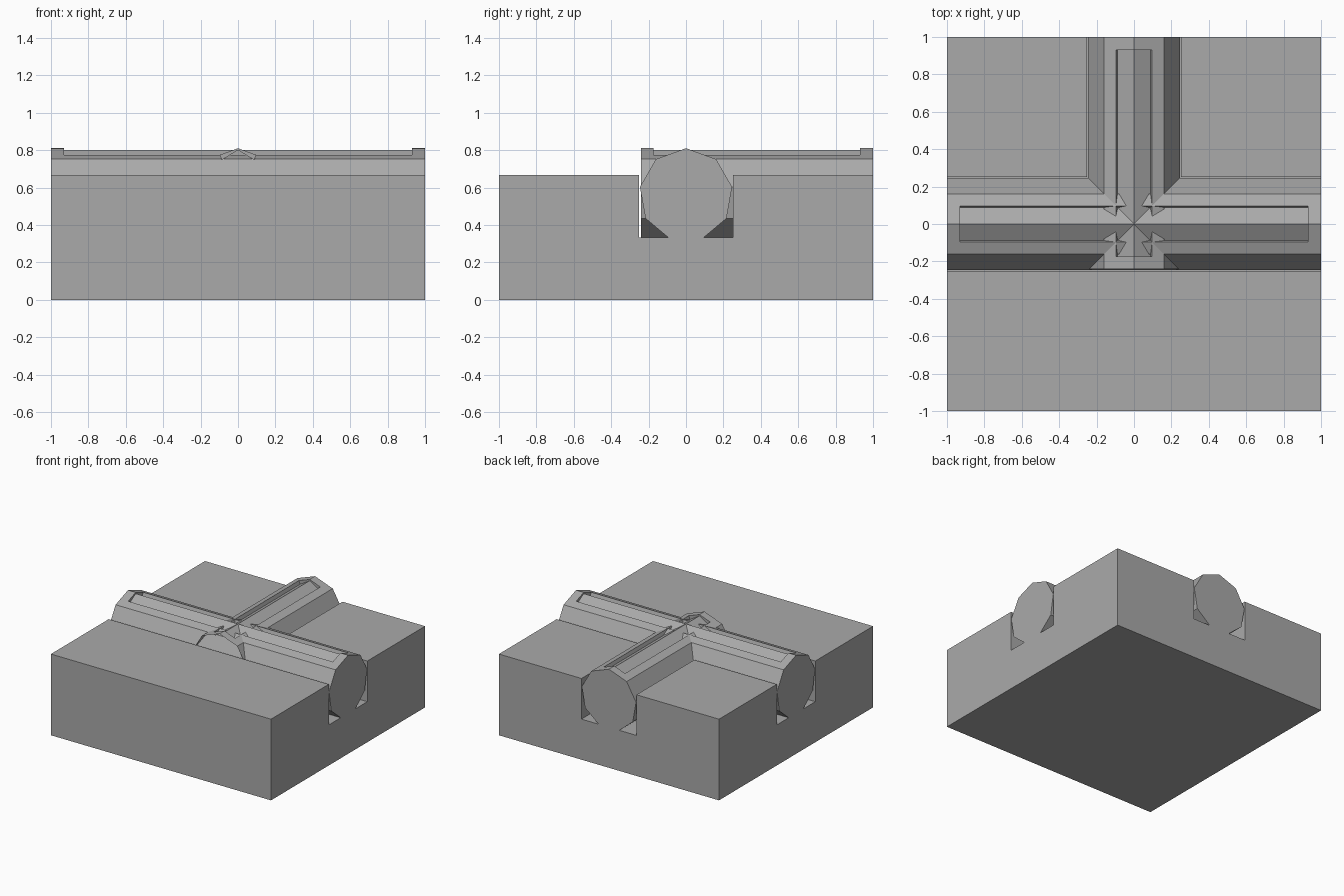
import bpy, bmesh, math
from mathutils import Vector

if "Cube" in bpy.data.objects:
    bpy.data.objects.remove(bpy.data.objects["Cube"])

FLOOR, TOP, HALF = 0.333, 0.667, 0.25     # trench floor, block top, trench half width
RADIUS, AXIS_Z, SIDES = 0.25, 0.56, 9     # pipe section

grey = bpy.data.materials.new("stone_grey")
grey.use_nodes = True
colour = (0.4, 0.4, 0.4, 1)
grey.diffuse_color = colour
grey.node_tree.nodes["Principled BSDF"].inputs["Base Color"].default_value = colour


def finish(bm, name):
    """Clean the mesh and link it as a flat-shaded object."""
    bmesh.ops.recalc_face_normals(bm, faces=bm.faces[:])
    mesh = bpy.data.meshes.new(name)
    bm.to_mesh(mesh)
    bm.free()
    mesh.materials.append(grey)
    obj = bpy.data.objects.new(name, mesh)
    bpy.context.collection.objects.link(obj)
    return obj


def make_block():
    """Square slab with a T-shaped trench left between raised corners."""
    bm = bmesh.new()
    bmesh.ops.create_cube(bm, size=2)
    for v in bm.verts:
        v.co.z = FLOOR if v.co.z > 0 else 0
    for axis in (Vector((1, 0, 0)), Vector((0, 1, 0))):
        for side in (-HALF, HALF):
            bmesh.ops.bisect_plane(bm, geom=bm.verts[:] + bm.edges[:] + bm.faces[:],
                                   plane_co=axis * side, plane_no=axis)

    def raised(face):
        c = face.calc_center_median()
        if c.z < FLOOR - 0.01:
            return False
        return c.y < -HALF or (c.y > HALF and abs(c.x) > HALF)

    lifted = [f for f in bm.faces if raised(f)]
    new = bmesh.ops.extrude_face_region(bm, geom=lifted)["geom"]
    for item in new:
        if isinstance(item, bmesh.types.BMVert):
            item.co.z = TOP
    old = [f for f in lifted if f.is_valid]
    if old:
        bmesh.ops.delete(bm, geom=old, context='FACES_ONLY')
    bmesh.ops.dissolve_limit(bm, angle_limit=0.01, verts=bm.verts[:], edges=bm.edges[:])
    return finish(bm, "trench_block")


def pipe_section(grooved):
    """Pipe outline, starting and ending at the ridge groove on top."""
    ring = []
    for i in range(1, SIDES):
        a = i * math.tau / SIDES
        ring.append((RADIUS * math.sin(a), AXIS_Z + RADIUS * math.cos(a)))
    crest = AXIS_Z + RADIUS
    rim = (0.097, crest - 0.097 * math.tan(math.pi / SIDES))
    bed = (0.087, 0.747) if grooved else rim
    ridge = (0, 0.80 if grooved else crest)
    mirror = lambda p: (-p[0], p[1])
    return [ridge, bed, rim] + ring + [mirror(rim), mirror(bed)]


def make_pipe(name, start, end, groove_start, groove_end, along_x, open_start=False):
    """Nine-sided pipe with a shallow ridged recess along its top."""
    bm = bmesh.new()
    stations = [(start, False), (groove_start, False), (groove_start, True),
                (groove_end, True), (groove_end, False), (end, False)]
    rings = []
    for pos, grooved in stations:
        rings.append([bm.verts.new((pos, s, z) if along_x else (s, pos, z))
                      for s, z in pipe_section(grooved)])
    for a, b in zip(rings, rings[1:]):
        for i in range(len(a)):
            j = (i + 1) % len(a)
            bm.faces.new((a[i], a[j], b[j], b[i]))
    bm.faces.new(rings[-1])
    if not open_start:
        bm.faces.new(rings[0])
    bmesh.ops.remove_doubles(bm, verts=bm.verts[:], dist=0.0005)
    bmesh.ops.dissolve_limit(bm, angle_limit=0.01, verts=bm.verts[:], edges=bm.edges[:])
    return finish(bm, name)


make_block()
make_pipe("cross_pipe", -1, 1, -0.93, 0.93, along_x=True)
# The branch has a short open stub at the front
make_pipe("branch_pipe", -0.24, 1, -0.175, 0.93, along_x=False, open_start=True)
